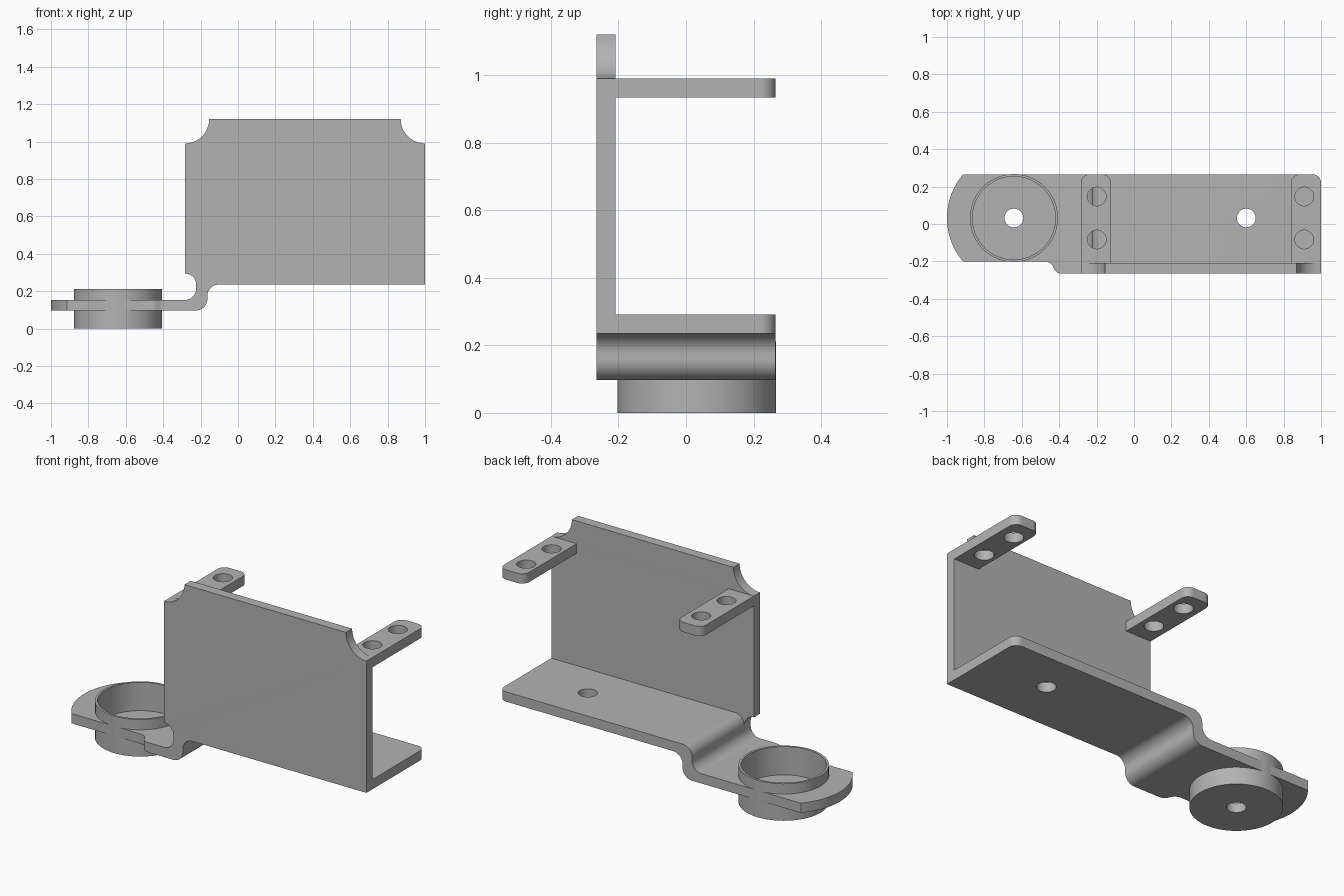
import bpy, bmesh
from math import radians, cos, sin, pi, sqrt
from mathutils import Matrix, Vector

if "Cube" in bpy.data.objects:
    bpy.data.objects.remove(bpy.data.objects["Cube"])

steel = bpy.data.materials.new("grey metal")
steel.use_nodes = True
GREY = (0.45, 0.45, 0.45, 1)
steel.diffuse_color = GREY
steel.node_tree.nodes["Principled BSDF"].inputs["Base Color"].default_value = GREY

# Main dimensions
LEFT, RIGHT, FRONT, BACK = -0.284, 1.0, -0.265, 0.265
T = 0.056                      # sheet thickness
INNER = FRONT + T              # inner face of the upright wall
LOW, HIGH, TOP = 0.097, 0.235, 1.12
TAB_TOP = 0.99
BEND = 0.06
HOLE = 0.05
MID = 0.032
CUP = (-0.642, MID)


def arc(cx, cy, r, a0, a1, n=16):
    return [(cx + r * cos(radians(a0 + (a1 - a0) * i / n)),
             cy + r * sin(radians(a0 + (a1 - a0) * i / n))) for i in range(n + 1)]


def circle(cx, cy, r, n=48):
    return arc(cx, cy, r, 0, 360, n)[:-1]


def add_mesh(name, mesh):
    ob = bpy.data.objects.new(name, mesh)
    bpy.context.collection.objects.link(ob)
    mesh.materials.clear()
    mesh.materials.append(steel)
    return ob


def sheet(name, loops, lo, hi, upright=False):
    """Extrude an outline with holes along z, or along y when upright."""
    cu = bpy.data.curves.new(name, "CURVE")
    cu.dimensions, cu.fill_mode, cu.extrude = "2D", "BOTH", (hi - lo) / 2
    for pts in loops:
        sp = cu.splines.new("POLY")
        sp.points.add(len(pts) - 1)
        for p, (x, y) in zip(sp.points, pts):
            p.co = (x, y, 0, 1)
        sp.use_cyclic_u = True
    tmp = bpy.data.objects.new(name + " outline", cu)
    bpy.context.collection.objects.link(tmp)
    mesh = bpy.data.meshes.new_from_object(tmp)
    bpy.data.objects.remove(tmp)
    mid = (lo + hi) / 2
    if upright:
        mesh.transform(Matrix.Translation((0, mid, 0)) @ Matrix.Rotation(pi / 2, 4, "X"))
    else:
        mesh.transform(Matrix.Translation((0, 0, mid)))
    bm = bmesh.new()
    bm.from_mesh(mesh)
    bmesh.ops.remove_doubles(bm, verts=bm.verts, dist=0.0002)
    bmesh.ops.recalc_face_normals(bm, faces=bm.faces)
    bm.to_mesh(mesh)
    bm.free()
    return add_mesh(name, mesh)


def combine(ob, other, operation):
    mod = ob.modifiers.new(operation, "BOOLEAN")
    mod.object, mod.operation, mod.solver = other, operation, "EXACT"
    bpy.context.view_layer.update()
    deps = bpy.context.evaluated_depsgraph_get()
    mesh = bpy.data.meshes.new_from_object(ob.evaluated_get(deps))
    ob.modifiers.clear()
    ob.data = mesh
    bpy.data.objects.remove(other)


def finish(ob):
    bpy.ops.object.select_all(action="DESELECT")
    ob.select_set(True)
    bpy.context.view_layer.objects.active = ob
    bpy.ops.object.shade_smooth_by_angle(angle=radians(30))


# Stepped base strip: side profile trimmed by its plan outline
step_r, step_l = LEFT + 2 * BEND, LEFT + BEND
profile = [(-1.1, LOW)]
profile += arc(step_r - BEND, LOW + BEND, BEND, -90, 0)
profile += arc(step_r + BEND, HIGH - BEND, BEND, 180, 90)
profile += [(1.1, HIGH), (1.1, HIGH + T)]
profile += arc(step_l + BEND, HIGH + T - BEND, BEND, 90, 180)
profile += arc(LEFT, LOW + T + BEND, BEND, 0, -90)
profile += [(-1.1, LOW + T)]
bracket = sheet("bracket", [profile], -0.4, 0.4, True)

END_R, CORNER = 0.358, 0.045
half = 0.233
sweep = 180 - 180 / pi * 0.71
plan = arc(RIGHT - CORNER, BACK - CORNER, CORNER, 0, 90)
plan += arc(CUP[0], MID, END_R, 180 - 40.6, 180 + 40.6, 32)
plan += arc(-0.475, MID - half - 0.05, 0.05, 90, 40, 8)
plan += arc(-0.385, FRONT + 0.05, 0.05, 220, 270, 8)
plan += [(RIGHT, FRONT)]
trim = sheet("plan trim", [plan, circle(*CUP, 0.228), circle(0.6, MID, HOLE)], -0.1, 0.5)
combine(bracket, trim, "INTERSECT")

# Upright wall with scooped upper corners and a bend relief
SCOOP = TOP - TAB_TOP
wall = [(RIGHT, HIGH)]
wall += arc(RIGHT, TOP, SCOOP, 270, 180)
wall += arc(LEFT, TOP, SCOOP, 0, -90)
wall += arc(LEFT, HIGH, BEND, 90, 0)
combine(bracket, sheet("wall", [wall], FRONT, INNER, True), "UNION")

# Two drilled mounting tabs
TAB_W = 0.16
for x0 in (LEFT, RIGHT - TAB_W):
    x1 = x0 + TAB_W
    tab = [(x0, INNER - 0.02), (x1, INNER - 0.02)]
    tab += arc(x1 - CORNER, BACK - CORNER, CORNER, 0, 90)
    tab += arc(x0 + CORNER, BACK - CORNER, CORNER, 90, 180)
    hx = x0 + (0.085 if x0 < 0 else 0.07)
    holes = [circle(hx, y, HOLE) for y in (0.147, -0.083)]
    combine(bracket, sheet("tab", [tab] + holes, TAB_TOP - T, TAB_TOP), "UNION")
finish(bracket)

# Round cup, turned from its section
section = [(HOLE, 0), (0.235, 0), (0.235, 0.212), (0.222, 0.212), (0.222, 0.05), (HOLE, 0.05)]
bm = bmesh.new()
ring = [bm.verts.new((r, 0, z)) for r, z in section]
edges = [bm.edges.new((ring[i - 1], ring[i])) for i in range(len(ring))]
bmesh.ops.spin(bm, geom=ring + edges, cent=(0, 0, 0), axis=(0, 0, 1),
               angle=2 * pi, steps=72, use_merge=True)
bmesh.ops.remove_doubles(bm, verts=bm.verts, dist=0.0002)
bmesh.ops.recalc_face_normals(bm, faces=bm.faces)
bmesh.ops.translate(bm, verts=bm.verts, vec=(*CUP, 0))
cup_mesh = bpy.data.meshes.new("cup")
bm.to_mesh(cup_mesh)
bm.free()
finish(add_mesh("cup", cup_mesh))
